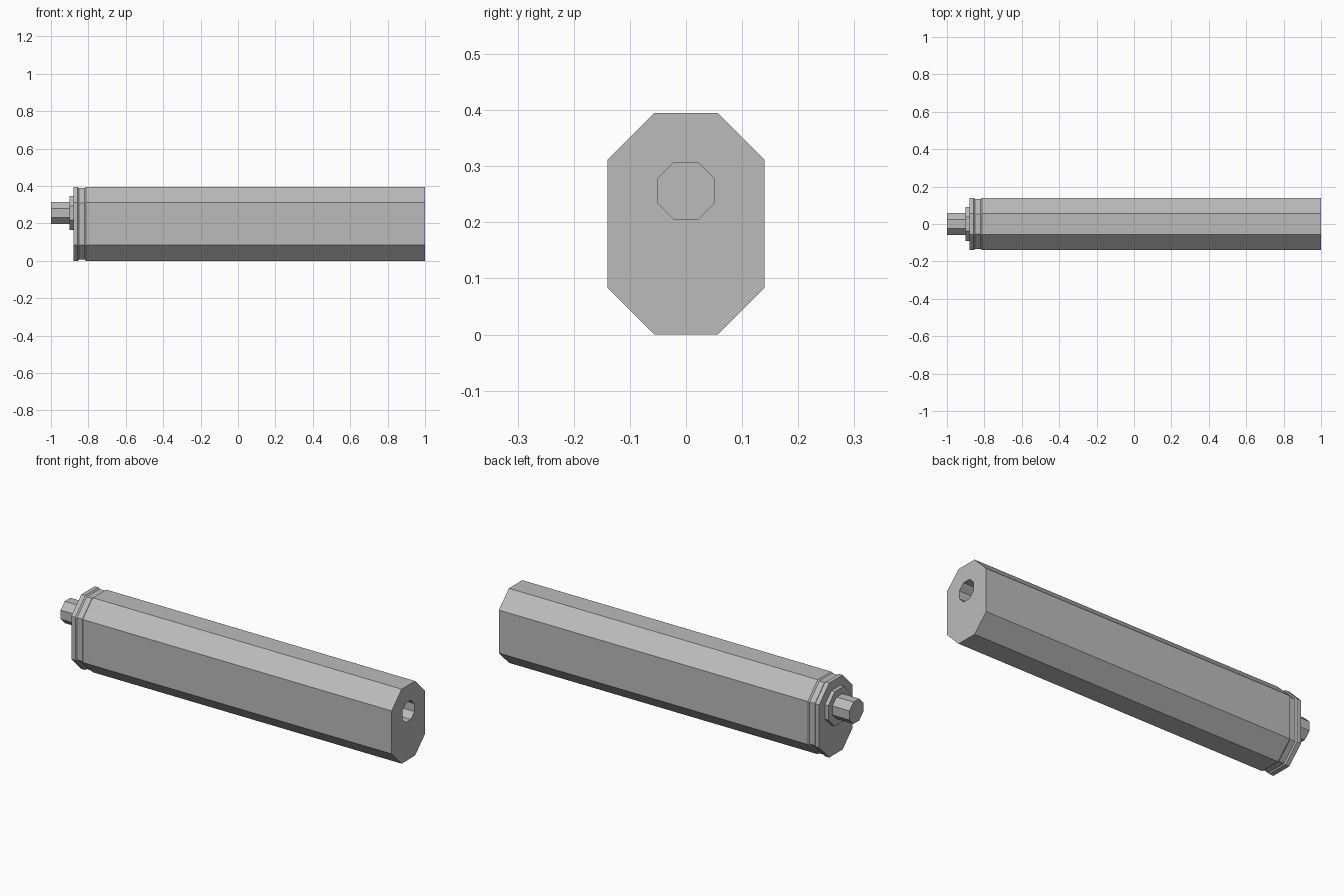
import bpy
import bmesh

cube = bpy.data.objects.get("Cube")
if cube:
    bpy.data.objects.remove(cube)

grey = bpy.data.materials.new("plain grey")
grey.use_nodes = True
COLOUR = (0.5, 0.5, 0.5, 1)
grey.diffuse_color = COLOUR
grey.node_tree.nodes["Principled BSDF"].inputs["Base Color"].default_value = COLOUR

AXIS_Z = 0.256   # height of the bore and stub
BODY_Z = 0.1975  # height of the body centre


def octagon(half_w, half_h, cut, z):
    """Chamfered rectangle in the y-z plane."""
    a, b = half_w - cut, half_h - cut
    corners = [(half_w, -b), (half_w, b), (a, half_h), (-a, half_h),
               (-half_w, b), (-half_w, -b), (-a, -half_h), (a, -half_h)]
    return [(y, z + dz) for y, dz in corners]


def regular(r):
    return octagon(r, r, r * 0.586, AXIS_Z)


def body(inset):
    return octagon(0.14 - inset, BODY_Z - inset, 0.0835 - inset * 0.586, BODY_Z)


def loft(name, sections):
    """Join (x, outline) sections along x and close both ends."""
    bm = bmesh.new()
    rings = [[bm.verts.new((x, y, z)) for y, z in outline] for x, outline in sections]
    for r0, r1 in zip(rings, rings[1:]):
        for i in range(8):
            j = (i + 1) % 8
            bm.faces.new((r0[i], r0[j], r1[j], r1[i]))
    bm.faces.new(rings[0])
    bm.faces.new(rings[-1])
    bmesh.ops.recalc_face_normals(bm, faces=bm.faces)
    mesh = bpy.data.meshes.new(name)
    bm.to_mesh(mesh)
    bm.free()
    mesh.materials.append(grey)
    obj = bpy.data.objects.new(name, mesh)
    bpy.context.collection.objects.link(obj)


# Tube with a shallow groove near the collar and a blind bore at the far end
loft("body", [(-0.88, body(0)), (-0.857, body(0)), (-0.85, body(0.006)),
              (-0.82, body(0.006)), (-0.813, body(0)), (1, body(0)),
              (1, regular(0.051)), (0.7, regular(0.051))])

# Mounting collar and stub
loft("collar", [(-0.90, regular(0.092)), (-0.88, regular(0.092))])
loft("stub", [(-1, regular(0.058)), (-0.90, regular(0.058))])
